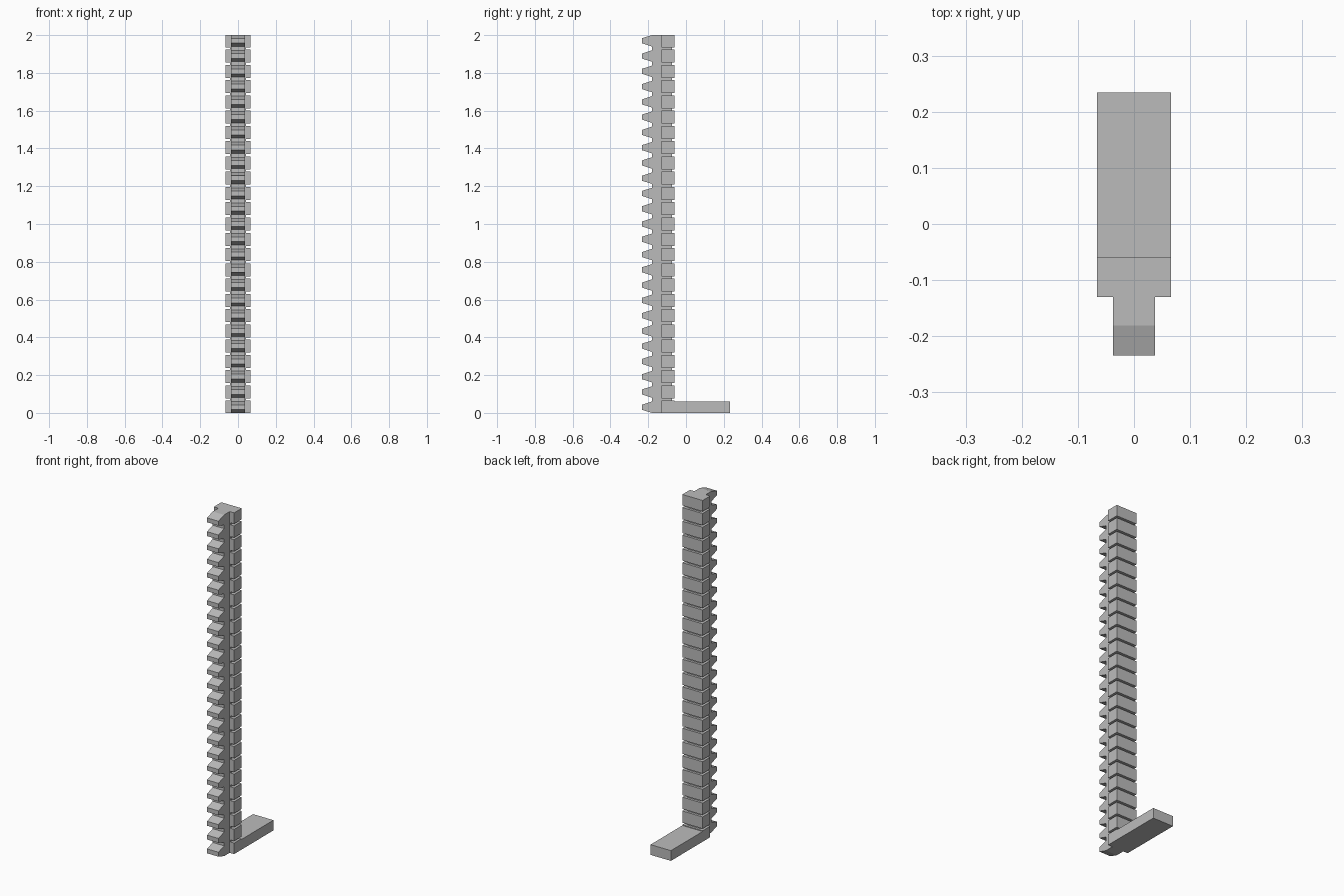
import bpy
import bmesh

cube = bpy.data.objects.get("Cube")
if cube:
    bpy.data.objects.remove(cube, do_unlink=True)

grey = bpy.data.materials.new("plain grey")
grey.use_nodes = True
GREY = (0.5, 0.5, 0.5, 1)
grey.diffuse_color = GREY
grey.node_tree.nodes["Principled BSDF"].inputs["Base Color"].default_value = GREY

HEIGHT = 2.0
TEETH = 25
FIRST = 0.03                                  # centre of the lowest tooth
PITCH = (HEIGHT - 2 * FIRST) / (TEETH - 1)
HALF = 0.066                                  # half width of backbone and foot
FRONT, BACK = -0.13, -0.06                    # backbone depth
FOOT_TOP = 0.06


def loft(name, rings):
    """Skin matching rings of points and cap both ends."""
    bm = bmesh.new()
    loops = [[bm.verts.new(p) for p in ring] for ring in rings]
    n = len(loops[0])
    for a, b in zip(loops, loops[1:]):
        for i in range(n):
            j = (i + 1) % n
            bm.faces.new((a[i], a[j], b[j], b[i]))
    bm.faces.new(loops[0])
    bm.faces.new(loops[-1])
    bmesh.ops.recalc_face_normals(bm, faces=bm.faces)
    mesh = bpy.data.meshes.new(name)
    bm.to_mesh(mesh)
    bm.free()
    mesh.materials.append(grey)
    obj = bpy.data.objects.new(name, mesh)
    bpy.context.collection.objects.link(obj)
    return obj


def rectangle(half, front, back, z):
    return [(-half, front, z), (half, front, z), (half, back, z), (-half, back, z)]


# Toothed rack: one side profile extruded across x
ROOT, TIP = -0.181, -0.234
profile = [(-0.1, HEIGHT), (-0.1, 0)]
for k in range(TEETH):
    c = FIRST + k * PITCH
    profile += [(ROOT, c - 0.03), (TIP, c - 0.013), (TIP, c + 0.013), (ROOT, c + 0.03)]
loft("toothed_rack", [[(x, y, z) for y, z in profile] for x in (-0.037, 0.037)])

# Backbone: stacked rings that step inward at each groove
GROOVE = 0.006                                # half height of a groove
wide, narrow = (HALF, FRONT, BACK), (0.042, FRONT, BACK - 0.014)
rings = [rectangle(*wide, FOOT_TOP)]
for k in range(TEETH - 1):
    c = FIRST + (k + 0.5) * PITCH
    rings += [rectangle(*wide, c - GROOVE), rectangle(*narrow, c - GROOVE),
              rectangle(*narrow, c + GROOVE), rectangle(*wide, c + GROOVE)]
rings.append(rectangle(*wide, HEIGHT))
loft("grooved_backbone", rings)

# Foot plate reaching back from the bottom
loft("foot_plate", [rectangle(HALF, FRONT, 0.234, z) for z in (0, FOOT_TOP)])
